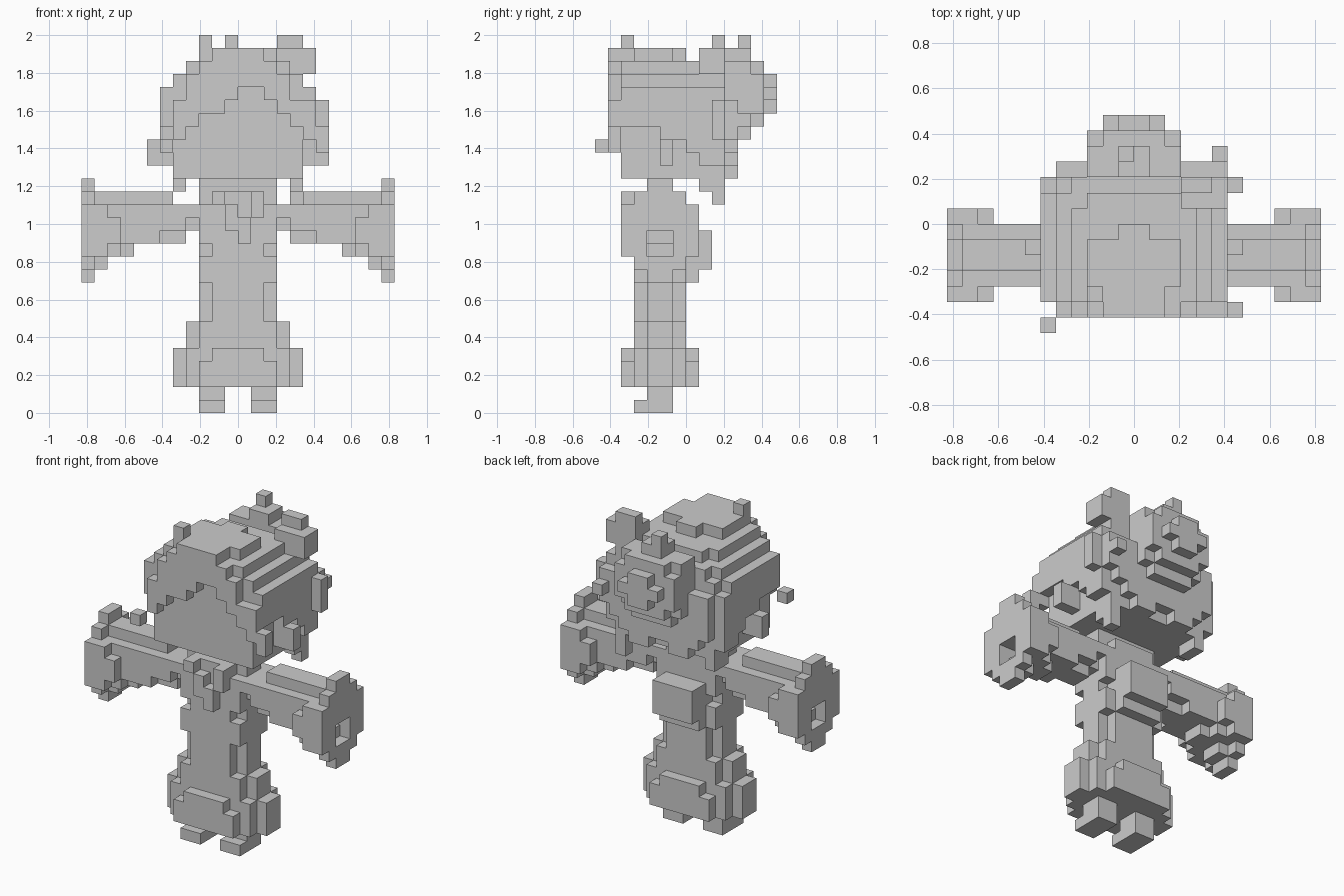
import bpy, bmesh
from mathutils import Vector

if "Cube" in bpy.data.objects:
    bpy.data.objects.remove(bpy.data.objects["Cube"])

V = 2 / 29  # edge length of one cube
grey = bpy.data.materials.new("plain grey")
grey.diffuse_color = (0.604, 0.604, 0.604, 1)
grey.use_nodes = True
grey.node_tree.nodes["Principled BSDF"].inputs["Base Color"].default_value = grey.diffuse_color


def box(x0, x1, y0, y1, z0, z1):
    """All unit cells inside a box."""
    return {(x, y, z) for x in range(x0, x1) for y in range(y0, y1) for z in range(z0, z1)}


def boxes(*specs):
    return set().union(*(box(*s) for s in specs))


def flip(cells):
    return {(-x - 1, y, z) for x, y, z in cells}


def build(name, cells):
    """Skin the outside of a set of cells and merge the flat faces."""
    bm = bmesh.new()
    verts = {}
    for c in cells:
        for axis in range(3):
            for side in (0, 1):
                n = list(c)
                n[axis] += 2 * side - 1
                if tuple(n) in cells:
                    continue
                quad = []
                for a, b in ((0, 0), (1, 0), (1, 1), (0, 1)):
                    p = list(c)
                    p[axis] += side
                    p[(axis + 1) % 3] += a
                    p[(axis + 2) % 3] += b
                    p = tuple(p)
                    if p not in verts:
                        verts[p] = bm.verts.new(Vector(p) * V)
                    quad.append(verts[p])
                bm.faces.new(quad if side else quad[::-1])
    bmesh.ops.dissolve_limit(bm, angle_limit=0.02, verts=bm.verts, edges=bm.edges)
    mesh = bpy.data.meshes.new(name)
    bm.to_mesh(mesh)
    bm.free()
    mesh.materials.append(grey)
    ob = bpy.data.objects.new(name, mesh)
    bpy.context.collection.objects.link(ob)
    return ob


# Feet with toes
foot = boxes((1, 3, -3, -1, 0, 2), (1, 3, -4, -3, 0, 1))
build("right_foot", foot)
build("left_foot", flip(foot))

# Flared skirt, slim robe and torso, with the sash knot on the back
build("robe", boxes(
    (-5, 5, -3, -1, 2, 5), (-4, 4, -4, 0, 2, 5),
    (-3, 3, -5, 1, 2, 4), (-2, 2, -5, 1, 4, 5),
    (-4, 4, -3, -1, 5, 7), (-3, 3, -4, 0, 5, 7),
    (-3, 3, -3, -1, 7, 18), (-2, 2, -4, 0, 7, 17),
    (-3, 3, -4, 0, 10, 12), (-3, 3, -4, 0, 13, 16),
    (-2, 2, 0, 2, 11, 14), (-2, 2, 0, 1, 10, 11)))

# Crossed collar bands on the chest
build("collar", boxes((-2, -1, -5, -4, 16, 17), (1, 2, -5, -4, 15, 17),
                      (-1, 0, -5, -4, 14, 16), (0, 1, -5, -4, 13, 15)))

# Sleeves that widen into hollow hanging cuffs
sleeve = boxes(
    (3, 5, -3, -1, 14, 16), (4, 12, -3, -1, 13, 16), (5, 12, -3, -1, 16, 17),
    (3, 4, -4, 0, 15, 16), (4, 6, -4, 0, 14, 16), (6, 12, -4, 0, 13, 16),
    (8, 12, -3, -1, 12, 13), (10, 12, -3, -1, 11, 12), (11, 12, -3, -1, 10, 11),
    (9, 12, -4, 0, 12, 13), (11, 12, -4, 0, 11, 12), (11, 12, -4, 0, 16, 17),
    (11, 12, -3, -1, 17, 18),
    (10, 12, -5, 1, 12, 16), (9, 10, -5, 1, 13, 15))
sleeve -= boxes((10, 12, -3, -1, 13, 14), (11, 12, -3, -1, 12, 13))
build("right_sleeve", sleeve)
build("left_sleeve", flip(sleeve))

# Head and hair cap: (half width, back end, bottom, top) for each tier
head = box(-5, 5, -5, 3, 18, 22)
for w, back, z0, z1 in ((6, 3, 22, 24), (6, 2, 24, 25),
                        (5, 2, 25, 26), (4, 1, 26, 27), (3, 0, 27, 28)):
    head |= box(-w, w, -5, back, z0, z1)
    if z1 < 28:
        head |= box(-w + 1, w - 1, back, back + 1, z0, z1)
head -= boxes((2, 3, -5, -4, 27, 28),
              (-3, -1, -1, 0, 27, 28), (1, 3, -1, 0, 27, 28))
# Stepped hairline on each side
side = boxes((5, 6, -2, -1, 19, 22), (5, 6, -1, 0, 21, 22),
             (5, 6, 0, 1, 20, 22), (5, 6, 1, 3, 19, 22))
build("head", head | side | flip(side))

# Fringe framing the face with an arched opening
fringe = boxes((-2, 2, -6, -5, 27, 28), (-3, 3, -6, -5, 26, 27),
               (-4, 4, -6, -5, 24, 26), (-5, 6, -6, -5, 21, 24))
fringe -= boxes((0, 2, -6, -5, 24, 25), (-1, 3, -6, -5, 23, 24),
                (-3, 4, -6, -5, 22, 23), (-4, 5, -6, -5, 21, 22))
fringe |= box(6, 7, -6, -5, 20, 22)
build("fringe", fringe)

# Round bun at the back of the head, with a small tuft on top
bun = {(x, y, z) for x, y, z in box(-3, 3, 1, 7, 21, 27)
       if (x + .5) ** 2 + (y - 2.5) ** 2 + (z - 24) ** 2 < 15.2 and (y > 2 or z < 26)}
build("hair_bun", bun | boxes((-1, 1, 3, 5, 27, 28), (-1, 0, 4, 5, 28, 29)))

# Ragged hair over the nape
lock = boxes((4, 5, 1, 3, 17, 18), (0, 5, 3, 4, 20, 24), (0, 4, 3, 4, 19, 20),
             (1, 3, 3, 4, 18, 19))
build("nape_hair", lock | flip(lock) | box(4, 5, 2, 3, 16, 17))

# Ornament above the right side, with a trailing ribbon
build("hair_ornament", boxes((3, 6, 1, 3, 26, 28), (3, 5, 2, 3, 25, 29)))
build("ribbon", boxes((6, 7, 2, 3, 21, 24), (5, 6, 2, 3, 24, 25), (5, 6, 4, 5, 22, 23),
                      (5, 6, 3, 4, 21, 24)))

# Side locks in front of the ears and loose tufts
ear = box(6, 7, -2, -1, 19, 21)
build("right_side_lock", ear)
build("left_side_lock", flip(ear))
build("top_tuft", box(-3, -2, -5, -4, 27, 29))
build("floating_tuft", box(-6, -5, -7, -6, 20, 21))
